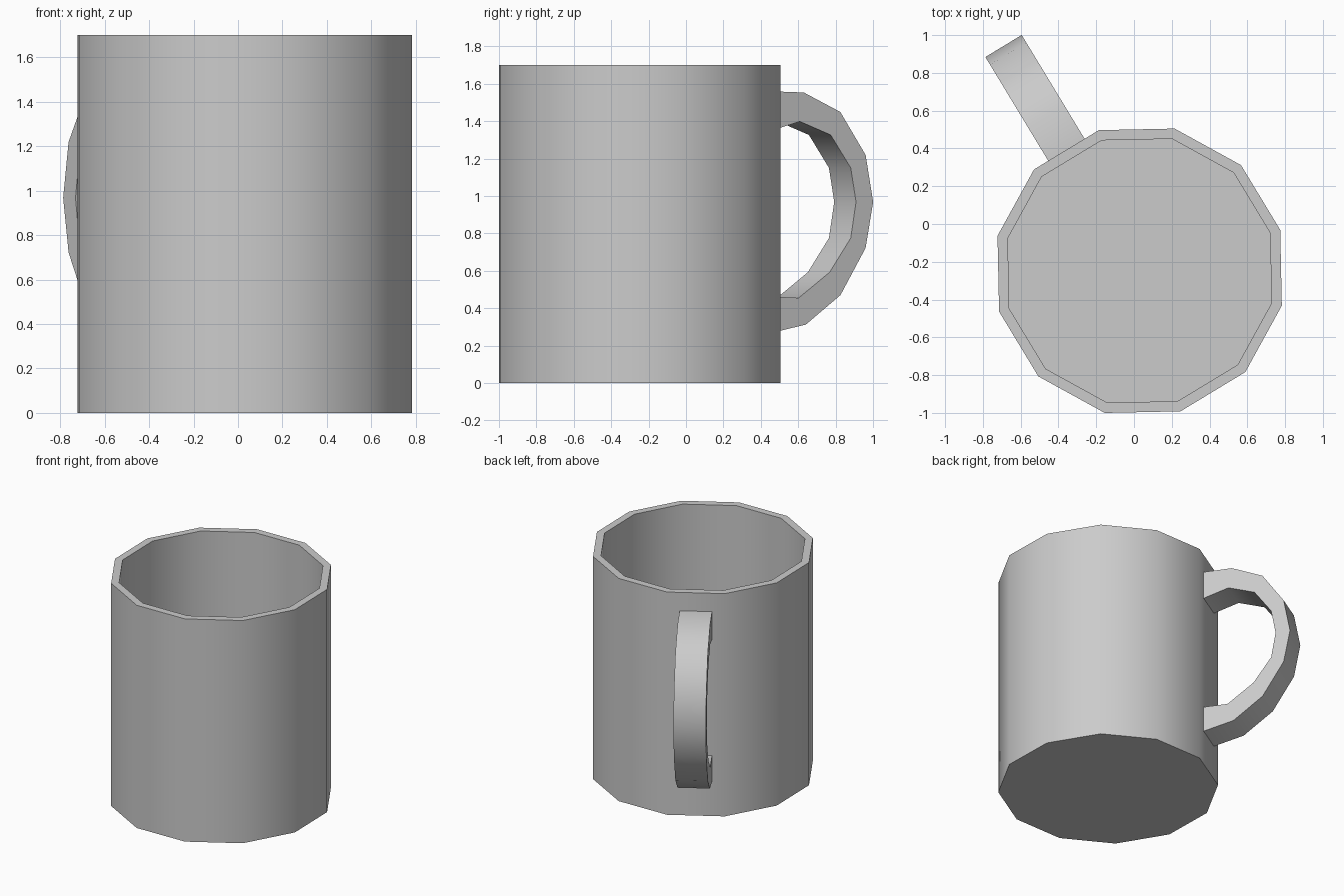
import bpy, bmesh
from math import cos, sin, radians

if "Cube" in bpy.data.objects:
    bpy.data.objects.remove(bpy.data.objects["Cube"])

CX, CY = 0.03, -0.2475      # cup axis
SIDES, TURN = 12, 16.2      # low-poly cup and its rotation
HANDLE_ANGLE = radians(TURN + 105)


def finish(name, bm):
    bmesh.ops.recalc_face_normals(bm, faces=bm.faces)
    mesh = bpy.data.meshes.new(name)
    bm.to_mesh(mesh)
    bm.free()
    ob = bpy.data.objects.new(name, mesh)
    bpy.context.collection.objects.link(ob)
    bpy.ops.object.select_all(action='DESELECT')
    ob.select_set(True)
    bpy.context.view_layer.objects.active = ob
    bpy.ops.object.shade_smooth_by_angle(angle=radians(40))
    return ob


def bridge(bm, a, b, closed=True):
    n = len(a)
    for i in range(n if closed else n - 1):
        j = (i + 1) % n
        bm.faces.new((a[i], a[j], b[j], b[i]))


# Cup: outer wall, rim, inner wall and floor
bm = bmesh.new()
rings = []
for r, z in [(0.775, 0), (0.775, 1.7), (0.719, 1.7), (0.719, 0.055)]:
    angles = [radians(TURN + 360 * i / SIDES) for i in range(SIDES)]
    rings.append([bm.verts.new((CX + r * cos(a), CY + r * sin(a), z)) for a in angles])
for a, b in zip(rings, rings[1:]):
    bridge(bm, a, b)
bm.faces.new(rings[0])
bm.faces.new(rings[-1])
finish("cup", bm)

# Handle: flat strap following an outer and inner profile (distance from axis, height)
outer = [(0.74, 1.56), (0.958, 1.553), (1.186, 1.449), (1.344, 1.219), (1.391, 0.968),
         (1.344, 0.722), (1.187, 0.47), (0.970, 0.312), (0.74, 0.265)]
inner = [(0.74, 1.345), (0.933, 1.398), (1.126, 1.326), (1.251, 1.15), (1.284, 0.968),
         (1.251, 0.775), (1.119, 0.592), (0.926, 0.455), (0.74, 0.463)]
c, s = cos(HANDLE_ANGLE), sin(HANDLE_ANGLE)
bm = bmesh.new()


def strip(profile, t):
    return [bm.verts.new((CX + r * c - t * s, CY + r * s + t * c, z)) for r, z in profile]


W = 0.1125
loops = [strip(outer, W), strip(outer, -W), strip(inner, -W), strip(inner, W)]
for i in range(4):
    bridge(bm, loops[i], loops[(i + 1) % 4], closed=False)
for end in (0, -1):
    bm.faces.new([loop[end] for loop in loops])
finish("handle", bm)
